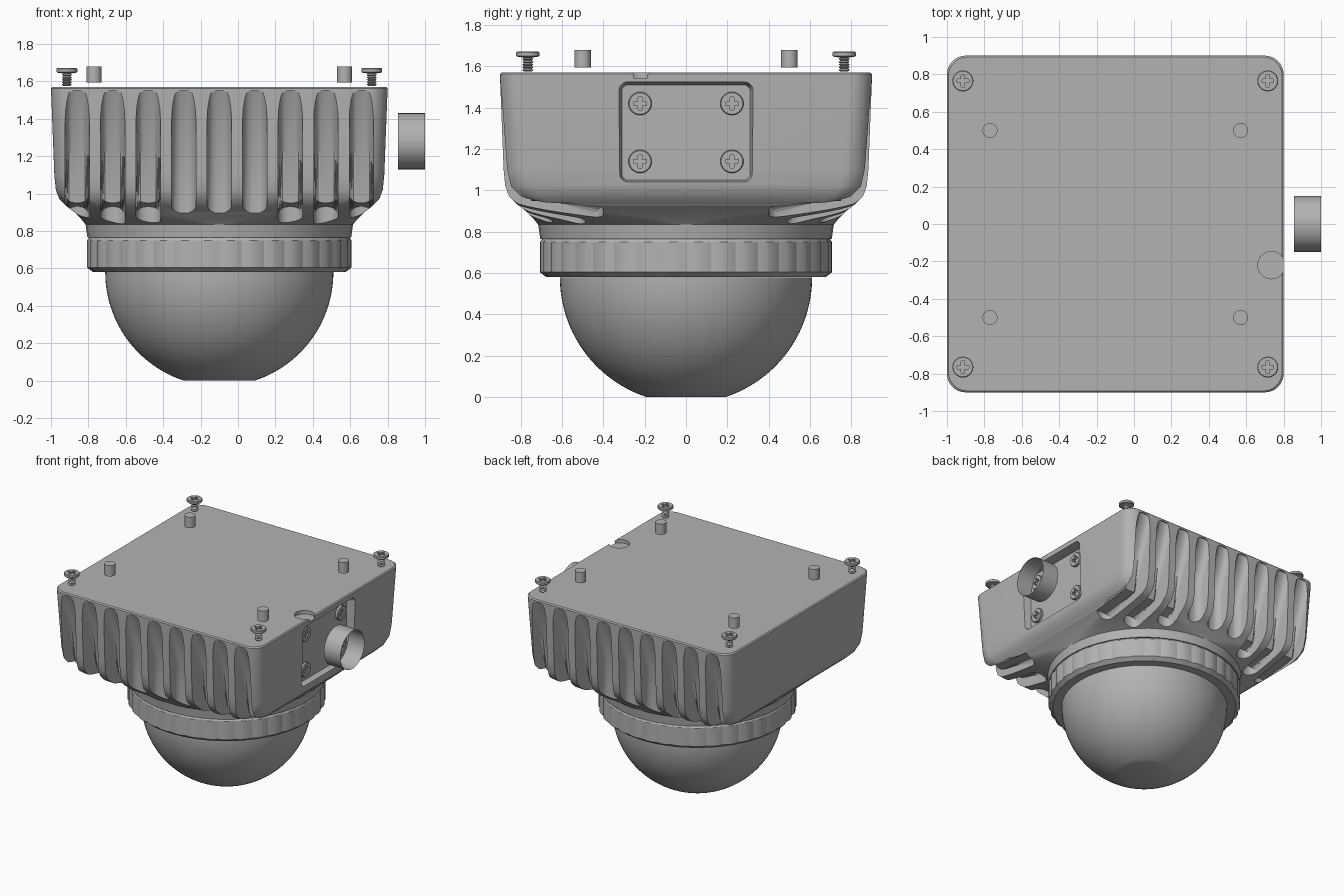
import bpy, bmesh
from math import sin, cos, pi, sqrt, radians
from mathutils import Matrix, Vector

if "Cube" in bpy.data.objects:
    bpy.data.objects.remove(bpy.data.objects["Cube"], do_unlink=True)

grey = bpy.data.materials.new("housing_grey")
grey.use_nodes = True
colour = (0.45, 0.45, 0.45, 1)
grey.diffuse_color = colour
grey.node_tree.nodes["Principled BSDF"].inputs["Base Color"].default_value = colour

CX = -0.1  # axis of the housing


def circle(r, z, n=64):
    return [Vector((r * cos(2 * pi * i / n), r * sin(2 * pi * i / n), z)) for i in range(n)]


def rounded_rect(z, hx, hy, r, n=12):
    """Rounded rectangle in the xy plane; r equal to the half size gives a circle."""
    pts = []
    for q, (sx, sy) in enumerate(((1, 1), (-1, 1), (-1, -1), (1, -1))):
        for i in range(n + 1):
            a = (q + i / n) * pi / 2
            pts.append(Vector((sx * (hx - r) + r * cos(a), sy * (hy - r) + r * sin(a), z)))
    return pts


def loft(bm, rings, caps=True):
    """Skin a stack of equal rings into the given bmesh."""
    rows = [[bm.verts.new(p) for p in ring] for ring in rings]
    n = len(rows[0])
    faces = []
    for a, b in zip(rows, rows[1:]):
        for i in range(n):
            j = (i + 1) % n
            faces.append(bm.faces.new((a[i], a[j], b[j], b[i])))
    if caps:
        faces += [bm.faces.new(rows[0][::-1]), bm.faces.new(rows[-1])]
    return faces


def finish(name, bm, loc=(0, 0, 0), angle=30):
    bmesh.ops.remove_doubles(bm, verts=bm.verts, dist=1e-5)
    bmesh.ops.recalc_face_normals(bm, faces=bm.faces)
    mesh = bpy.data.meshes.new(name)
    bm.to_mesh(mesh)
    bm.free()
    mesh.materials.append(grey)
    ob = bpy.data.objects.new(name, mesh)
    ob.location = loc
    bpy.context.collection.objects.link(ob)
    smooth(ob, angle)
    return ob


def smooth(ob, angle=30):
    bpy.ops.object.select_all(action='DESELECT')
    ob.select_set(True)
    bpy.context.view_layer.objects.active = ob
    bpy.ops.object.shade_smooth_by_angle(angle=radians(angle))


def lathe(name, profile, loc=(0, 0, 0), n=64, caps=True):
    bm = bmesh.new()
    loft(bm, [circle(r, z, n) for r, z in profile], caps)
    return finish(name, bm, loc)


def cut(ob, cutter):
    """Subtract the cutter, then discard it."""
    cutter.hide_render = True
    mod = ob.modifiers.new("cut", 'BOOLEAN')
    mod.operation, mod.solver, mod.object = 'DIFFERENCE', 'EXACT', cutter
    bpy.ops.object.select_all(action='DESELECT')
    bpy.context.view_layer.objects.active = ob
    ob.select_set(True)
    bpy.ops.object.modifier_apply(modifier=mod.name)
    bpy.data.objects.remove(cutter, do_unlink=True)
    smooth(ob)


# Housing: tapered rounded box flowing into a round neck
bm = bmesh.new()
sections = [(1.57, .892, .1), (1.562, .9, .1), (1.1, .882, .12), (1.02, .874, .13), (.97, .855, .15),
            (.935, .82, .18), (.90, .775, .35), (.86, .735, .6), (.835, .715, .715), (.765, .705, .705)]
loft(bm, [rounded_rect(z, h, h, r) for z, h, r in sections])
housing = finish("housing", bm, (CX, 0, 0))

# Cooling grooves on front and back, wrapping under to the neck
bm = bmesh.new()
for i in range(9):
    d = (i - 4) * 0.19
    inner = max(0.40, sqrt(max(0, 0.75 ** 2 - d * d)))
    profile = [(1.05, 1.55), (.89, 1.55), (.77, 1.22)]
    profile += [(.75, .95), (inner, .93), (inner, .6)] if inner < .7 else [(.77, .6)]
    profile.append((1.05, .6))
    for side in (-1, 1):
        part = bmesh.new()
        loft(part, [[Vector((d + w, side * y, z)) for y, z in profile] for w in (-.065, .065)])
        rims = [e for e in part.edges if abs(e.verts[0].co.x - e.verts[1].co.x) < .001]
        bmesh.ops.bevel(part, geom=rims, offset=.055, segments=5, profile=.5, affect='EDGES')
        tmp = bpy.data.meshes.new("groove")
        part.to_mesh(tmp)
        part.free()
        bm.from_mesh(tmp)
        bpy.data.meshes.remove(tmp)
cut(housing, finish("groove_cutter", bm, (CX, 0, 0)))

# Recessed cable panel on the +x side
bm = bmesh.new()
loft(bm, [rounded_rect(x, .25 + g, .33 + g, .05 + g) for x, g in ((.73, -.02), (.78, -.01), (.85, .01))])
bmesh.ops.transform(bm, matrix=Matrix.Translation((0, 0, 1.28)) @ Matrix.Rotation(pi / 2, 4, 'Y')
                    @ Matrix.Rotation(pi, 4, 'X') @ Matrix.Scale(-1, 4, (0, 0, 1)), verts=bm.verts)
cut(housing, finish("panel_cutter", bm))

# Round drain notch in the top edge
cut(housing, lathe("notch_cutter", [(.073, 1.543), (.073, 1.62)], (.735, -.22, 0), 32))

# Locking ring with grip grooves
bm = bmesh.new()
N = 108
grip = lambda r, z, drop: [p * (1 if i % 3 else 1 - drop) + Vector((0, 0, z * (0 if i % 3 else drop)))
                           for i, p in enumerate(circle(r, z, N))]
loft(bm, [circle(.60, .765, N), circle(.695, .765, N), grip(.708, .75, .014), grip(.708, .605, .014),
          circle(.675, .58, N), circle(.60, .58, N)])
finish("locking_ring", bm, (CX, 0, 0), 20)

# Dome with a flattened tip
R, steps = .61, 28
low = pi / 2 - .315
lathe("dome", [(R * cos(low * k / steps), .58 - R * sin(low * k / steps)) for k in range(steps + 1)],
      (CX, 0, 0), 96)
bpy.data.objects["dome"].location.z = R * sin(low) - .58

# Cross-head screw with a threaded shank
thread = [(.018, 0)]
for k in range(5):
    thread += [(.027, .008 + k * .013), (.019, .014 + k * .013)]
screw = lathe("corner_screw", thread + [(.032, .069), (.052, .072), (.056, .076), (.056, .092), (.052, .096)], n=32)
for hx, hy in ((.032, .009), (.009, .032)):
    bm = bmesh.new()
    loft(bm, [rounded_rect(z, hx, hy, .003, 2) for z in (.08, .12)])
    cut(screw, finish("cross_cutter", bm))


def place_screw(name, loc, turn=0):
    ob = bpy.data.objects.new(name, screw.data)
    ob.location = loc
    ob.rotation_euler.y = turn
    bpy.context.collection.objects.link(ob)


for sx in (-1, 1):
    for sy in (-1, 1):
        place_screw("corner_screw", (CX + sx * .815, sy * .765, 1.575))
        place_screw("panel_screw", (.66, sy * .222, 1.28 + sx * .14), pi / 2)
        # Loose locating pins above the lid
        lathe("locating_pin", [(.04, 1.595), (.04, 1.68)], (CX + sx * .67, sy * .5, 0), 32)
bpy.data.objects.remove(screw, do_unlink=True)

# Open cable sleeve beside the panel
sleeve = lathe("cable_sleeve", [(.15, 0), (.15, .145)], (.855, 0, 1.28), 48, caps=False)
sleeve.rotation_euler.y = pi / 2
